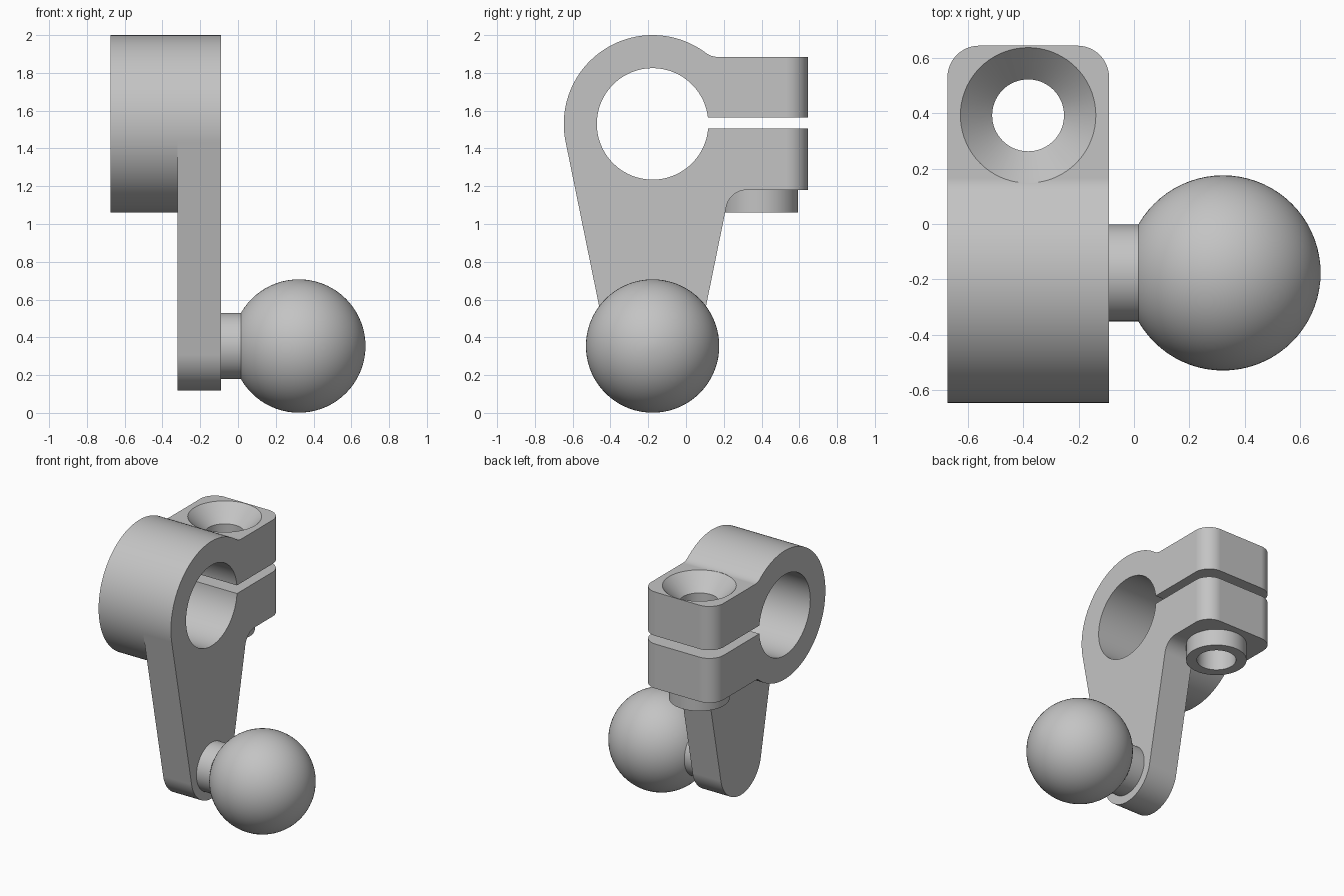
import bpy, bmesh
from math import sin, cos, asin, atan2, radians, degrees, sqrt, pi
from mathutils import Matrix, Vector

if "Cube" in bpy.data.objects:
    bpy.data.objects.remove(bpy.data.objects["Cube"])

grey = bpy.data.materials.new("plain grey")
grey.use_nodes = True
grey.diffuse_color = (0.55, 0.55, 0.55, 1)
grey.node_tree.nodes["Principled BSDF"].inputs["Base Color"].default_value = (0.55, 0.55, 0.55, 1)

# Main dimensions
CY, RING_Z, BALL_Z = -0.177, 1.53, 0.354
RING_R, BORE_R, FOOT_R, BALL_R = 0.47, 0.295, 0.235, 0.353
X_OUT, X_ARM, X_FACE = -0.675, -0.32, -0.09
LUG_Y, LUG_TOP, LUG_LOW = 0.645, 1.885, 1.18
SLOT_TOP, SLOT_LOW = 1.565, 1.505
BOLT = Vector((-0.383, 0.393, 0))


def finish(bm, name):
    bmesh.ops.recalc_face_normals(bm, faces=bm.faces)
    mesh = bpy.data.meshes.new(name)
    bm.to_mesh(mesh)
    bm.free()
    mesh.materials.append(grey)
    ob = bpy.data.objects.new(name, mesh)
    bpy.context.collection.objects.link(ob)
    return ob


def activate(ob):
    bpy.ops.object.select_all(action='DESELECT')
    ob.select_set(True)
    bpy.context.view_layer.objects.active = ob


def smooth(ob):
    activate(ob)
    bpy.ops.object.shade_smooth_by_angle(angle=radians(30))
    ob.modifiers.new("even shading", 'WEIGHTED_NORMAL').keep_sharp = True


def cut(ob, cutter):
    activate(ob)
    mod = ob.modifiers.new("cut", 'BOOLEAN')
    mod.operation, mod.solver, mod.object = 'DIFFERENCE', 'EXACT', cutter
    bpy.ops.object.modifier_apply(modifier=mod.name)


def arc(y, z, r, start, end):
    n = max(8, int(abs(end - start) / 3))
    angles = [radians(start + (end - start) * i / n) for i in range(n + 1)]
    return [(y + r * cos(a), z + r * sin(a)) for a in angles]


def prism(profile, x0, x1):
    bm = bmesh.new()
    near, far = [[bm.verts.new((x, y, z)) for y, z in profile] for x in (x0, x1)]
    bm.faces.new(near)
    bm.faces.new(far)
    for i in range(len(near)):
        bm.faces.new((near[i - 1], near[i], far[i], far[i - 1]))
    return bm


def lathe(profile, centre, closed):
    bm = bmesh.new()
    vs = [bm.verts.new(centre + Vector((r, 0, z))) for r, z in profile]
    for i in range(0 if closed else 1, len(vs)):
        bm.edges.new((vs[i - 1], vs[i]))
    bmesh.ops.spin(bm, geom=bm.verts[:] + bm.edges[:], cent=centre, axis=(0, 0, 1),
                   angle=2 * pi, steps=72)
    bmesh.ops.remove_doubles(bm, verts=bm.verts, dist=0.0001)
    return bm


# Bolt hole cutter with countersink
hole = finish(lathe([(0, 1), (0.13, 1), (0.13, 1.77), (0.245, LUG_TOP), (0.245, 2.1), (0, 2.1)],
                    BOLT, False), "bolt_hole_cutter")
hole.hide_render = True

# Where the lug underside meets the ring
low_dz = LUG_LOW - RING_Z
low_angle = degrees(asin(low_dz / RING_R))

# Split clamp: ring with two jaws, filleted on top
fr = 0.1
dz = LUG_TOP + fr - RING_Z
dy = sqrt((RING_R + fr) ** 2 - dz ** 2)
top_angle = degrees(atan2(dz, dy))
profile = arc(CY, RING_Z, BORE_R, degrees(asin((SLOT_TOP - RING_Z) / BORE_R)),
              360 + degrees(asin((SLOT_LOW - RING_Z) / BORE_R)))
profile += [(LUG_Y, SLOT_LOW), (LUG_Y, LUG_LOW)]
profile += arc(CY, RING_Z, RING_R, low_angle, top_angle - 360)
profile += arc(CY + dy, LUG_TOP + fr, fr, 180 + top_angle, 270)[1:]
profile += [(LUG_Y, LUG_TOP), (LUG_Y, SLOT_TOP)]
bm = prism(profile, X_OUT, X_FACE)
corners = [e for e in bm.edges
           if all(abs(v.co.y - LUG_Y) < 1e-4 for v in e.verts)
           and abs(e.verts[0].co.x - e.verts[1].co.x) < 1e-4]
bmesh.ops.recalc_face_normals(bm, faces=bm.faces)
bmesh.ops.bevel(bm, geom=corners, offset=0.115, offset_type='OFFSET', segments=12,
                profile=0.5, affect='EDGES')
clamp = finish(bm, "split_clamp")
cut(clamp, hole)
smooth(clamp)

# Tapered arm: tangent to ring and foot, filleted under the lug
sa = (RING_R - FOOT_R) / (RING_Z - BALL_Z)
a = degrees(asin(sa))
fr = 0.11
fz = LUG_LOW - fr
fy = CY + (RING_R + fr + sa * (fz - RING_Z)) / cos(radians(a))
profile = arc(CY, BALL_Z, FOOT_R, 180 + a, 360 - a)
profile += arc(fy, fz, fr, 180 - a, 90)
profile += arc(CY, RING_Z, RING_R, low_angle, a - 180)
arm = finish(prism(profile, X_ARM, X_FACE), "tapered_arm")
cut(arm, hole)
smooth(arm)
bpy.data.objects.remove(hole)

# Boss around the bolt hole under the lower jaw
smooth(finish(lathe([(0.13, 1.06), (0.2, 1.06), (0.2, LUG_LOW), (0.13, LUG_LOW)],
                    BOLT, True), "bolt_boss"))

# Neck and ball, both along x
turn = Matrix.Rotation(pi / 2, 4, 'Y')
bm = bmesh.new()
bmesh.ops.create_cone(bm, cap_ends=True, segments=64, radius1=0.175, radius2=0.175, depth=0.2,
                      matrix=Matrix.Translation((-0.05, CY, BALL_Z)) @ turn)
smooth(finish(bm, "ball_neck"))

bm = bmesh.new()
bmesh.ops.create_uvsphere(bm, u_segments=72, v_segments=36, radius=BALL_R,
                          matrix=Matrix.Translation((0.322, CY, BALL_Z)) @ turn)
smooth(finish(bm, "ball"))
